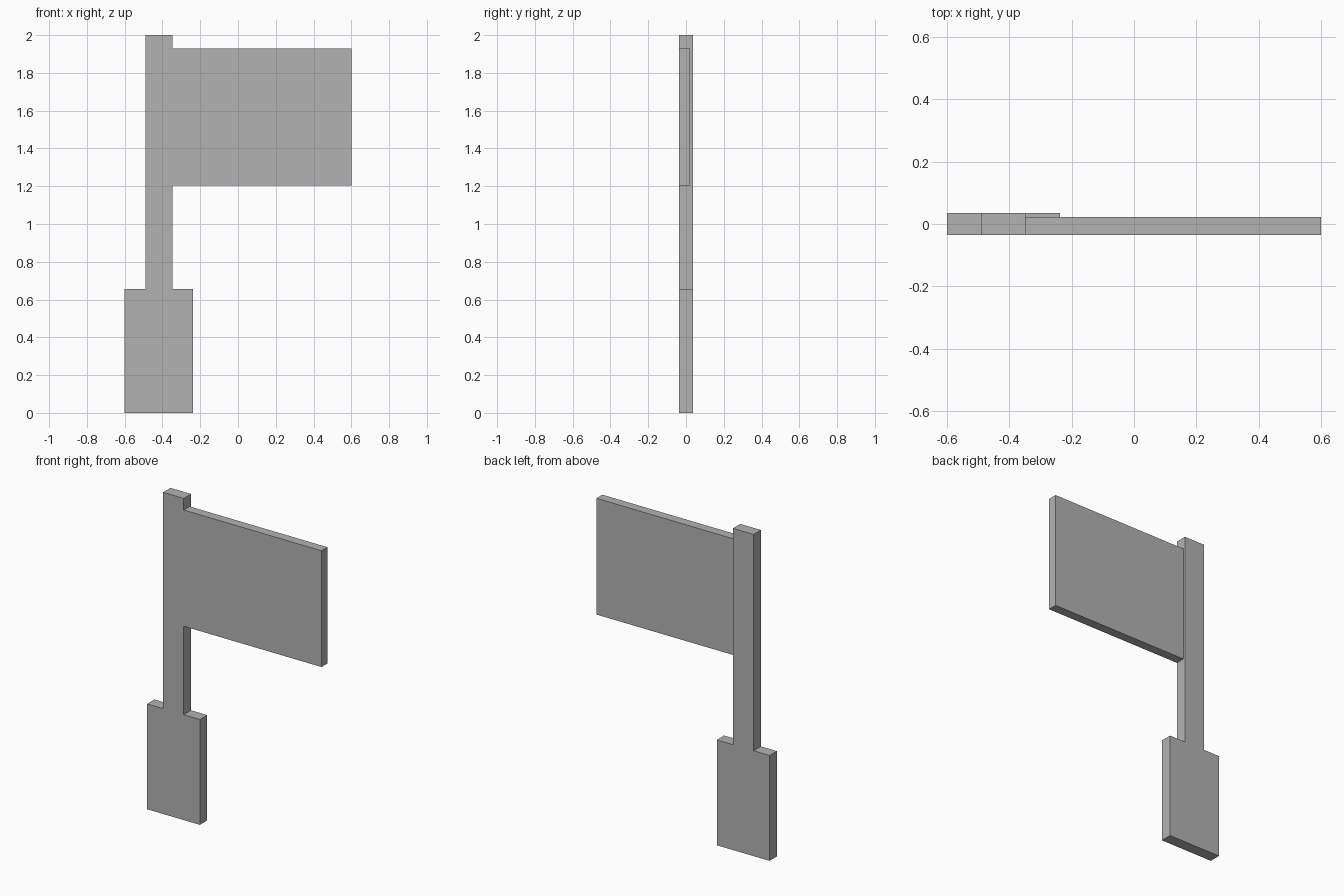
import bpy
import bmesh

cube = bpy.data.objects.get("Cube")
if cube:
    bpy.data.objects.remove(cube, do_unlink=True)

grey = bpy.data.materials.new("mid_grey")
grey.use_nodes = True
colour = (0.45, 0.45, 0.45, 1)
grey.diffuse_color = colour
grey.node_tree.nodes["Principled BSDF"].inputs["Base Color"].default_value = colour

FRONT, BACK, PANEL_BACK = -0.036, 0.036, 0.022
BASE_L, POST_L, POST_R, BASE_R, PANEL_R = -0.6, -0.49, -0.348, -0.237, 0.6
BASE_TOP, PANEL_LOW, PANEL_TOP, TOP = 0.655, 1.205, 1.928, 2.0


def slab(name, outline, y_front, y_back):
    """Extrude an x-z outline from front to back."""
    bm = bmesh.new()
    face = bm.faces.new([bm.verts.new((x, y_front, z)) for x, z in outline])
    moved = bmesh.ops.extrude_face_region(bm, geom=[face], use_keep_orig=True)["geom"]
    verts = [v for v in moved if isinstance(v, bmesh.types.BMVert)]
    bmesh.ops.translate(bm, verts=verts, vec=(0, y_back - y_front, 0))
    bmesh.ops.recalc_face_normals(bm, faces=bm.faces)
    mesh = bpy.data.meshes.new(name)
    bm.to_mesh(mesh)
    bm.free()
    mesh.materials.append(grey)
    obj = bpy.data.objects.new(name, mesh)
    bpy.context.collection.objects.link(obj)
    return obj


# Post with its wide foot, in one piece
slab("post_and_foot", [
    (BASE_L, 0), (BASE_R, 0), (BASE_R, BASE_TOP), (POST_R, BASE_TOP),
    (POST_R, TOP), (POST_L, TOP), (POST_L, BASE_TOP), (BASE_L, BASE_TOP),
], FRONT, BACK)

# Thinner sign panel, flush with the front of the post
slab("sign_panel", [
    (POST_R, PANEL_LOW), (PANEL_R, PANEL_LOW),
    (PANEL_R, PANEL_TOP), (POST_R, PANEL_TOP),
], FRONT, PANEL_BACK)
